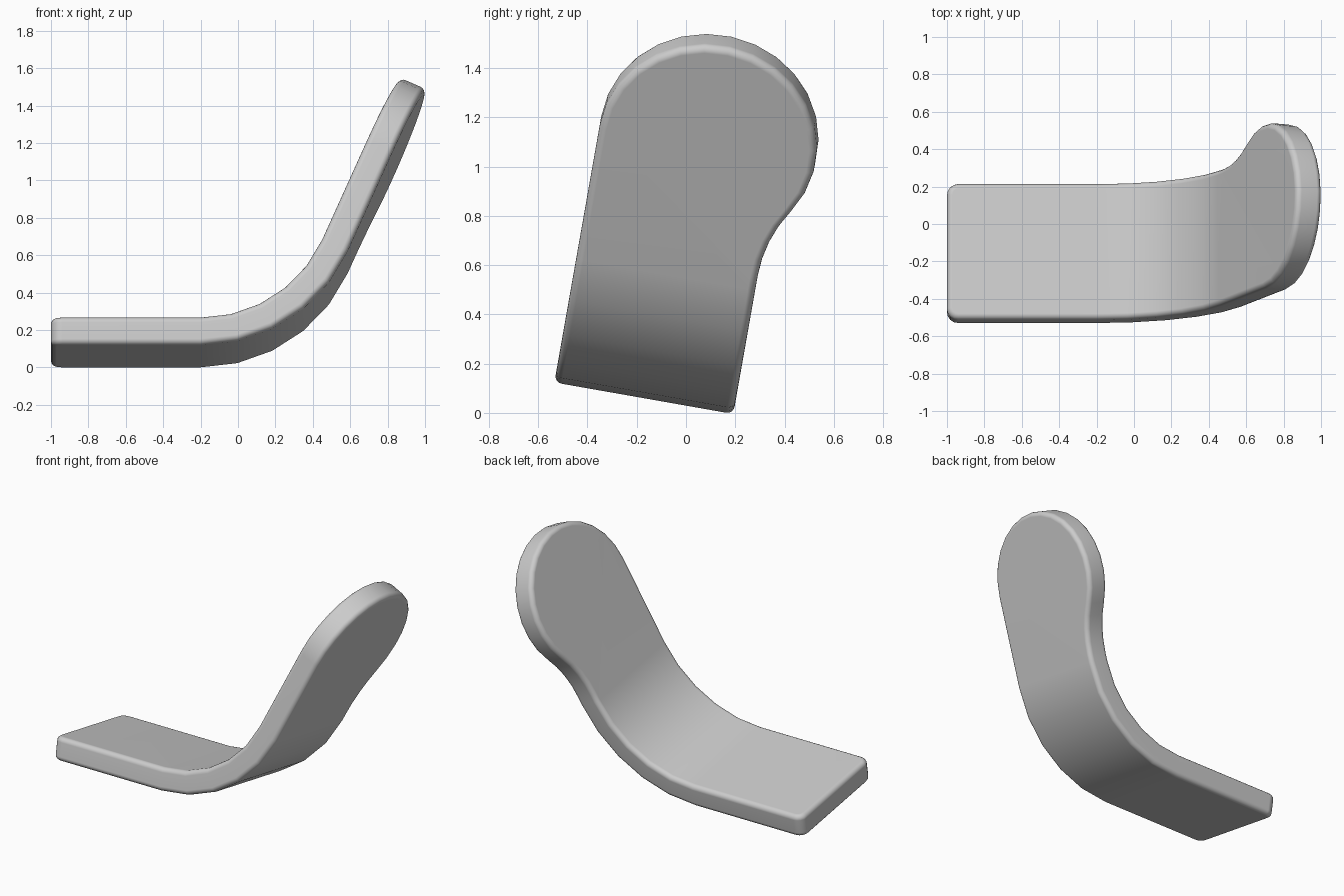
import bpy, bmesh
from math import sin, cos, pi, radians, atan2, sqrt
from mathutils import Vector, Matrix

if "Cube" in bpy.data.objects:
    bpy.data.objects.remove(bpy.data.objects["Cube"])

BEND, STEPS = radians(66), 5        # bend angle and facets
R_OUT, R_IN = 0.861, 0.711          # bend radii (thickness 0.15)
X0, H0 = -0.2, 0.029                # start of bend, underside height
V_LO, V_HI = -0.548, 0.19           # strip edges
DISC_L, DISC_V, DISC_R = 0.59, -0.103, 0.445


def on_plate(l, v, r):
    """Point on the raised plate: l along it from the end of the bend."""
    return Vector((X0 + r * sin(BEND) + l * cos(BEND), v,
                   H0 + R_OUT - r * cos(BEND) + l * sin(BEND)))


def on_bend(i, v, r):
    a = BEND * i / STEPS
    return Vector((X0 + r * sin(a), v, H0 + R_OUT - r * cos(a)))


def on_base(x, v, r):
    return Vector((x, v, H0 + R_OUT - r))


# Base panel outline: rounded corners at the free end
c = 0.06
base = []
for cv, a0 in ((V_HI - c, 90), (V_LO + c, 180)):
    for k in range(5):
        a = radians(a0 + 22.5 * k)
        base.append((-1 + c + c * cos(a), cv + c * sin(a)))

# Raised plate outline: disc on one side tangent to the strip, neck fillet on the other
start = 0.05
dl, dv = DISC_L - start, V_HI - DISC_V
rf = (dl * dl + dv * dv - DISC_R ** 2) / (2 * (DISC_R - dv))
phi = atan2(dv + rf, -dl)           # tangent direction disc -> fillet
plate = []
for k in range(17):
    a = -pi / 2 + (phi + pi / 2) * k / 16
    plate.append((DISC_L + DISC_R * cos(a), DISC_V + DISC_R * sin(a)))
a_end = -pi / 2
a_beg = phi - pi
for k in range(1, 5):
    a = a_beg + (a_end - a_beg) * k / 4
    plate.append((start + rf * cos(a), V_HI + rf + rf * sin(a)))

# Perimeter loops (inner and outer skin) with the same vertex order
bm = bmesh.new()
skins = []
for r in (R_IN, R_OUT):
    b = [bm.verts.new(on_base(x, v, r)) for x, v in base]
    lo = [bm.verts.new(on_bend(i, V_LO, r)) for i in range(STEPS + 1)]
    p = [bm.verts.new(on_plate(l, v, r)) for l, v in plate]
    hi = [bm.verts.new(on_bend(i, V_HI, r)) for i in range(STEPS, -1, -1)]
    bm.faces.new(b + [lo[0], hi[-1]])
    for i in range(STEPS):
        bm.faces.new((lo[i], lo[i + 1], hi[STEPS - i - 1], hi[STEPS - i]))
    bm.faces.new([lo[-1]] + p + [hi[0]])
    skins.append(b + lo + p + hi)

# Side walls, then round the rim edges of both skins
n = len(skins[0])
for i in range(n):
    j = (i + 1) % n
    bm.faces.new((skins[0][i], skins[0][j], skins[1][j], skins[1][i]))
bmesh.ops.recalc_face_normals(bm, faces=bm.faces[:])
rim = [bm.edges.get((s[i], s[(i + 1) % n])) for s in skins for i in range(n)]
bmesh.ops.bevel(bm, geom=rim, offset=0.03, offset_type='OFFSET', segments=4,
                profile=0.5, affect='EDGES', clamp_overlap=True)

# Tilt the whole part about its length
bmesh.ops.transform(bm, matrix=Matrix.Rotation(radians(-10), 4, 'X'), verts=bm.verts[:])
mesh = bpy.data.meshes.new("bent_paddle")
bm.to_mesh(mesh)
bm.free()
paddle = bpy.data.objects.new("bent_paddle", mesh)
bpy.context.collection.objects.link(paddle)
bpy.context.view_layer.objects.active = paddle
paddle.select_set(True)
bpy.ops.object.shade_smooth_by_angle(angle=radians(35))
wn = paddle.modifiers.new("weighted_normals", 'WEIGHTED_NORMAL')
wn.keep_sharp = True
